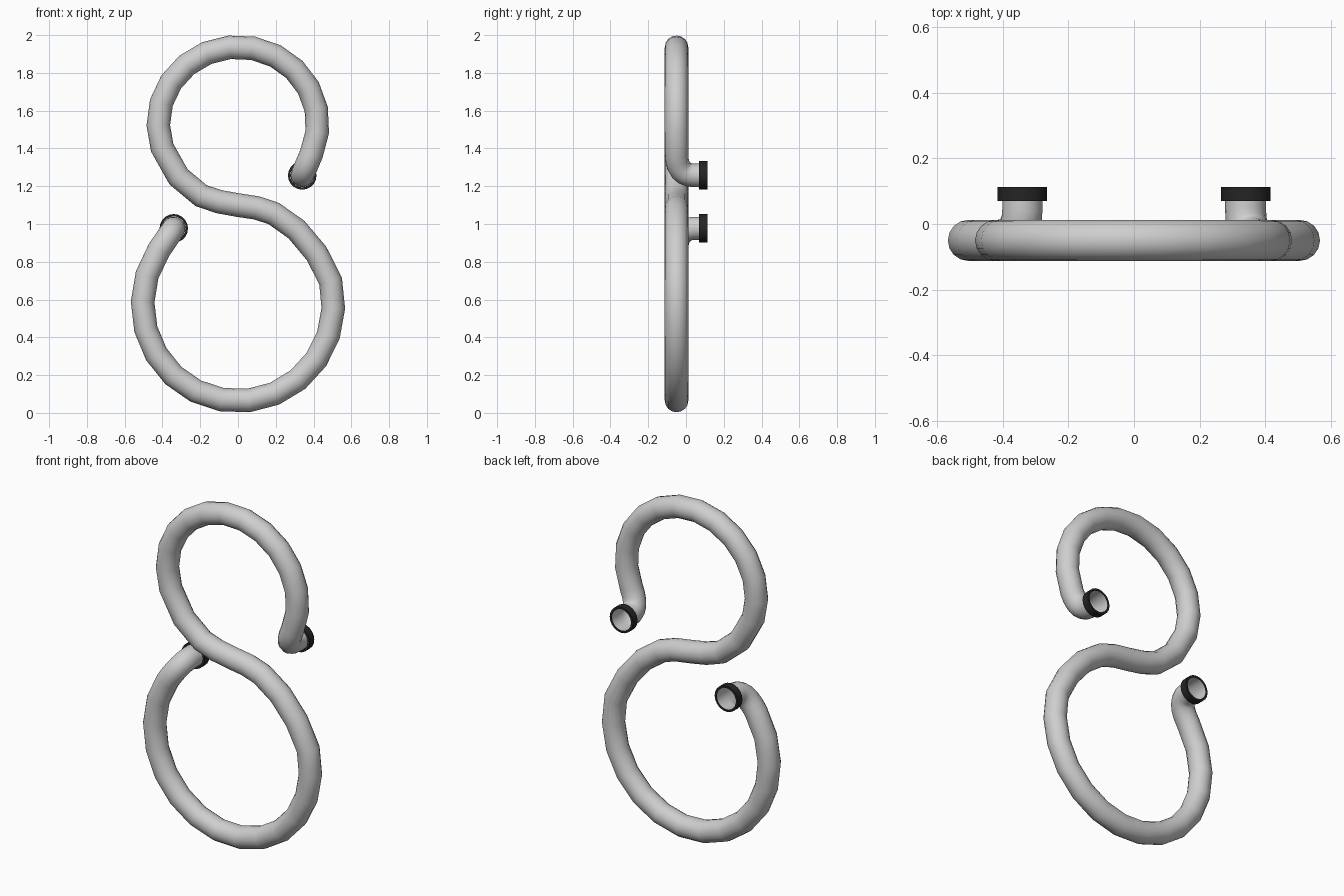
import bpy, bmesh, math
from mathutils import Vector

if "Cube" in bpy.data.objects:
    bpy.data.objects.remove(bpy.data.objects["Cube"])

TUBE_R, TUBE_Y, BACK_Y = 0.0625, -0.05, 0.113


def material(name, rgb):
    m = bpy.data.materials.new(name)
    m.diffuse_color = (*rgb, 1)
    m.use_nodes = True
    m.node_tree.nodes["Principled BSDF"].inputs["Base Color"].default_value = m.diffuse_color
    return m


steel = material("light grey", (0.62, 0.62, 0.62))
rubber = material("black rubber", (0.018, 0.018, 0.018))


def arc(cz, rx, rz, a0, a1, n):
    """Points of an elliptical arc in the plane of the hook."""
    out = []
    for i in range(n + 1):
        a = math.radians(a0 + (a1 - a0) * i / n)
        out.append(Vector((rx * math.cos(a), TUBE_Y, cz + rz * math.sin(a))))
    return out


def bend(start, x, z, n=6):
    """Turn from the loop to the back, then run straight to the tip."""
    c, e = Vector((x, TUBE_Y, z)), Vector((x, 0.045, z))
    pts = []
    for i in range(1, n + 1):
        t = i / n
        pts.append(start * (1 - t) ** 2 + c * 2 * t * (1 - t) + e * t * t)
    return pts + [Vector((x, BACK_Y - 0.001, z))]


tips = [(0.34, 1.257), (-0.34, 0.977)]

# S-shaped centre line: upper loop, crossing, lower loop
upper = arc(1.53, 0.422, 0.4075, -23, 198, 13)
cross = [Vector((x, TUBE_Y, z)) for x, z in
         [(-0.315, 1.25), (-0.195, 1.15), (-0.1, 1.118), (0, 1.1),
          (0.1, 1.085), (0.19, 1.055), (0.31, 0.97), (0.415, 0.845)]]
lower = arc(0.575, 0.505, 0.5125, 14, -214, 14)
path = bend(upper[0], *tips[0])[::-1] + upper + cross + lower + bend(lower[-1], *tips[1])

# Tube swept along the centre line, open at the tips
curve = bpy.data.curves.new("hook_tube", "CURVE")
curve.dimensions = "3D"
curve.bevel_depth = TUBE_R
curve.bevel_resolution = 6
spline = curve.splines.new("POLY")
spline.points.add(len(path) - 1)
for p, co in zip(spline.points, path):
    p.co = (*co, 1)
tube = bpy.data.objects.new("hook_tube", curve)
bpy.context.collection.objects.link(tube)
curve.materials.append(steel)


def select(ob):
    bpy.ops.object.select_all(action="DESELECT")
    ob.select_set(True)
    bpy.context.view_layer.objects.active = ob


select(tube)
bpy.ops.object.convert(target="MESH")
tube = bpy.context.view_layer.objects.active
tube.name = "hook_tube"
bpy.ops.object.shade_smooth_by_angle(angle=math.radians(50))


# Black collars round both tips
def collar(name, x, z, sides=20):
    bm = bmesh.new()
    profile = [(0.0635, 0.07), (0.0755, 0.07), (0.0755, BACK_Y), (0.0635, BACK_Y)]
    rings = []
    for i in range(sides):
        a = 2 * math.pi * i / sides
        rings.append([bm.verts.new((x + r * math.cos(a), y, z + r * math.sin(a)))
                      for r, y in profile])
    for i in range(sides):
        a, b = rings[i], rings[(i + 1) % sides]
        for k in range(4):
            bm.faces.new((a[k], a[(k + 1) % 4], b[(k + 1) % 4], b[k]))
    bmesh.ops.recalc_face_normals(bm, faces=bm.faces)
    me = bpy.data.meshes.new(name)
    bm.to_mesh(me)
    bm.free()
    me.materials.append(rubber)
    ob = bpy.data.objects.new(name, me)
    bpy.context.collection.objects.link(ob)
    select(ob)
    bpy.ops.object.shade_smooth_by_angle(angle=math.radians(30))


collar("upper_collar", *tips[0])
collar("lower_collar", *tips[1])
